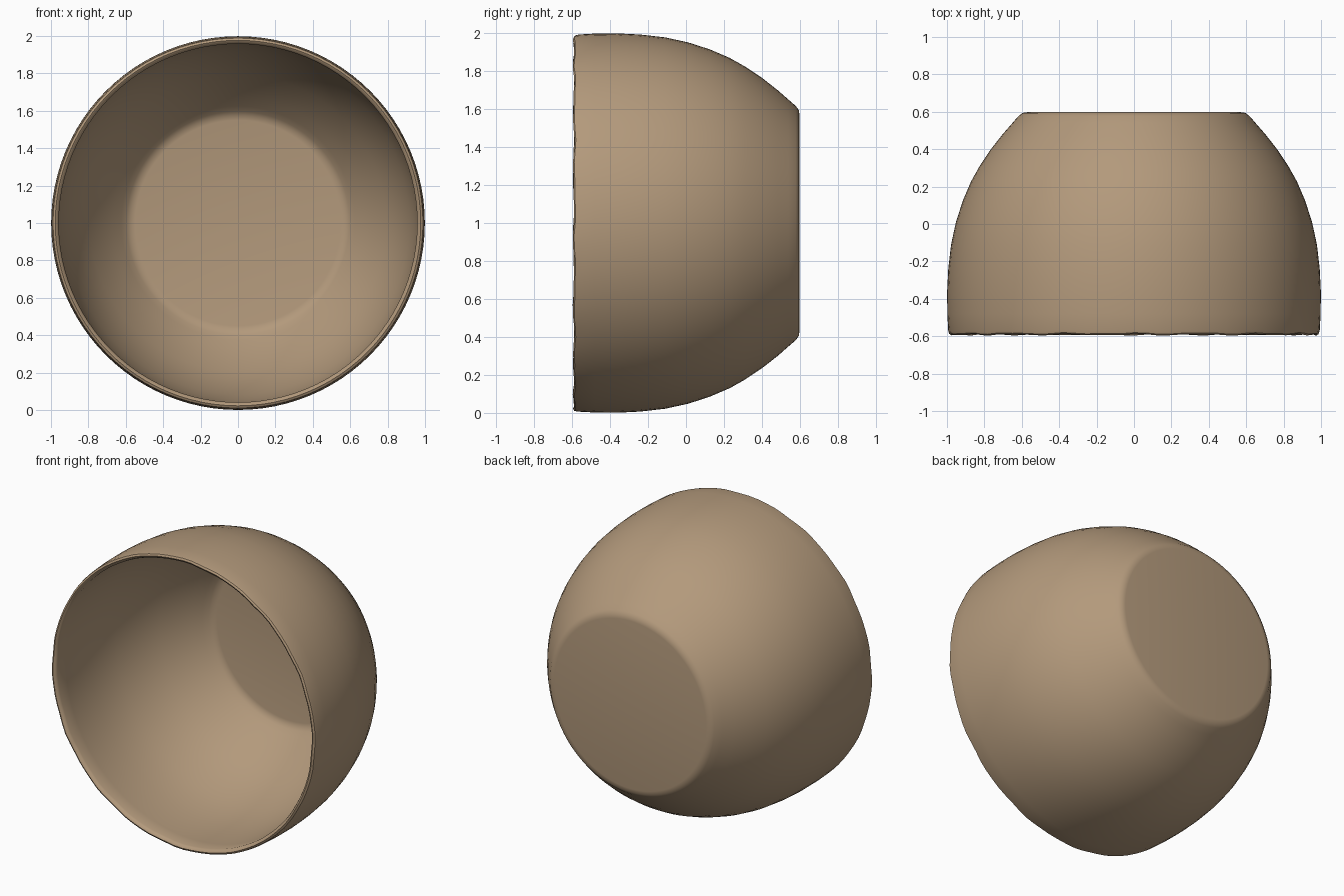
import bpy, bmesh, math
from mathutils import Matrix

if "Cube" in bpy.data.objects:
    bpy.data.objects.remove(bpy.data.objects["Cube"])

# Bowl profile: (radius, y), from outer base centre round the rim to inner floor centre
outer = [(0.0, 0.598), (0.57, 0.598), (0.595, 0.594), (0.617, 0.578), (0.65, 0.54), (0.70, 0.483),
         (0.765, 0.40), (0.825, 0.31), (0.87, 0.23), (0.915, 0.125), (0.952, 0.01),
         (0.978, -0.11), (0.993, -0.24), (0.999, -0.36), (0.998, -0.48), (0.993, -0.57)]
rim = [(0.989, -0.585), (0.977, -0.592), (0.965, -0.585)]
inner = [(0.958, -0.57), (0.961, -0.48), (0.962, -0.36), (0.956, -0.24), (0.942, -0.115),
         (0.916, 0.0), (0.88, 0.11), (0.836, 0.213), (0.792, 0.29), (0.735, 0.377),
         (0.672, 0.458), (0.625, 0.51), (0.597, 0.54), (0.575, 0.555), (0.55, 0.56), (0.0, 0.56)]
profile = outer + rim + inner

# Spin the profile around the y axis
bm = bmesh.new()
verts = [bm.verts.new((r, y, 0)) for r, y in profile]
edges = [bm.edges.new(pair) for pair in zip(verts, verts[1:])]
bmesh.ops.spin(bm, geom=verts + edges, cent=(0, 0, 0), axis=(0, 1, 0),
               angle=2 * math.pi, steps=96)
bmesh.ops.remove_doubles(bm, verts=bm.verts, dist=0.0005)

# Slightly uneven, hand-finished lip
for v in bm.verts:
    if v.co.y < -0.56:
        a = math.atan2(v.co.z, v.co.x)
        v.co.y += 0.003 * math.sin(17 * a) + 0.002 * math.sin(29 * a + 1)

bmesh.ops.transform(bm, matrix=Matrix.Translation((0, 0, 1)), verts=bm.verts)
bmesh.ops.recalc_face_normals(bm, faces=bm.faces)
mesh = bpy.data.meshes.new("bowl")
bm.to_mesh(mesh)
bm.free()
bowl = bpy.data.objects.new("bowl", mesh)
bpy.context.collection.objects.link(bowl)

# Tan clay colour
clay = bpy.data.materials.new("tan_clay")
clay.diffuse_color = (0.45, 0.32, 0.2, 1)
clay.use_nodes = True
clay.node_tree.nodes["Principled BSDF"].inputs["Base Color"].default_value = clay.diffuse_color
mesh.materials.append(clay)

bpy.context.view_layer.objects.active = bowl
bowl.select_set(True)
bpy.ops.object.shade_smooth_by_angle(angle=math.radians(40))
